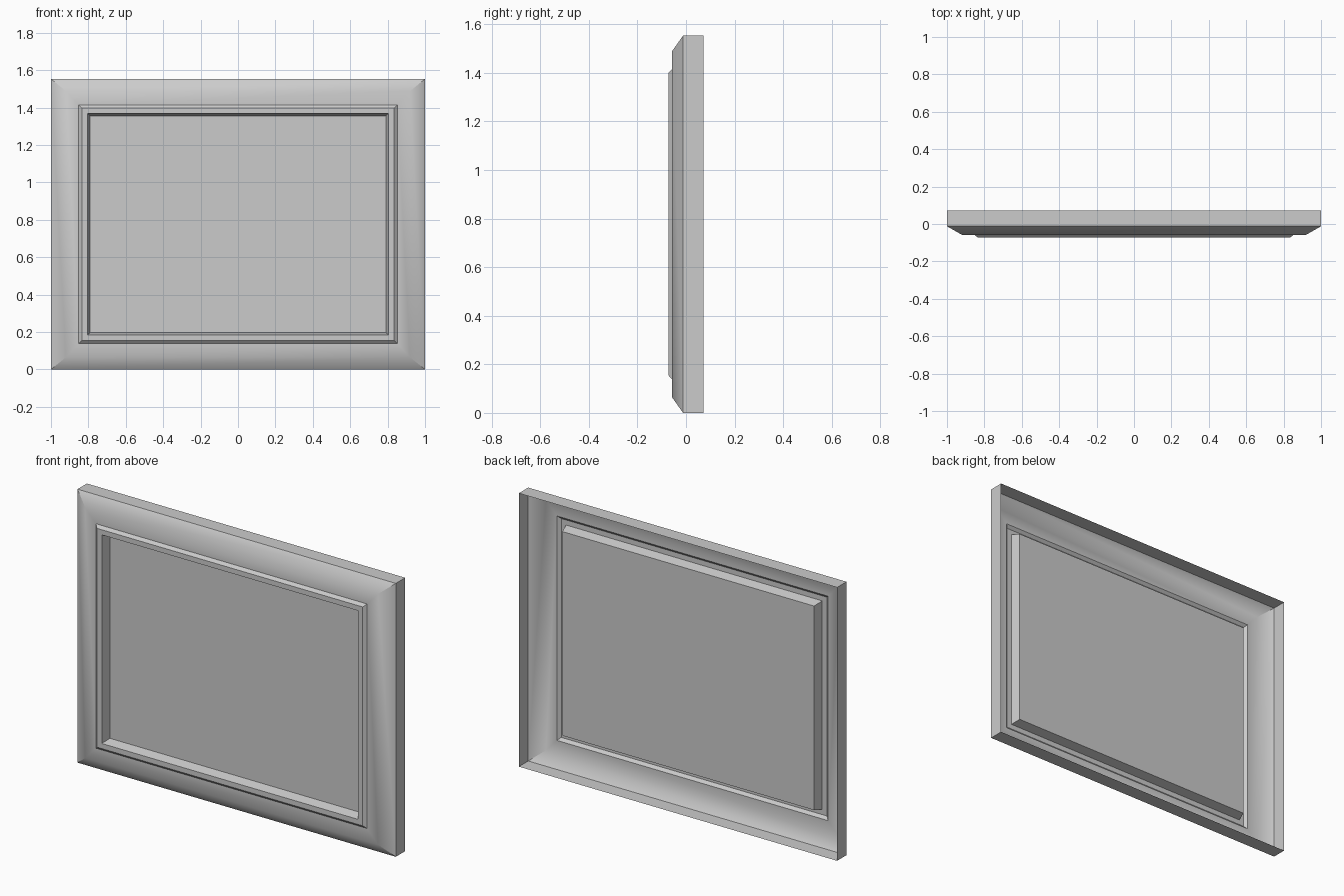
import bpy, bmesh, math

if "Cube" in bpy.data.objects:
    bpy.data.objects.remove(bpy.data.objects["Cube"])

W, H = 1.0, 1.553   # half width, full height

# Moulding profile, back edge to recess: (inset in x, inset in z, y)
FRAME = [(0, 0, 0.072), (0, 0, -0.012), (0.08, 0.065, -0.058),
         (0.148, 0.139, -0.058), (0.165, 0.155, -0.073), (0.195, 0.184, -0.073)]
# Recessed panel tray, lip to back
PANEL = [(0.195, 0.184, -0.073), (0.209, 0.197, -0.020)]


def mitred_sheet(name, profile, filled=False):
    """Bridge nested rectangles into a mitred sheet, optionally closing the centre."""
    bm = bmesh.new()
    rings = []
    for ix, iz, y in profile:
        x = W - ix
        rings.append([bm.verts.new(p) for p in
                      ((-x, y, iz), (x, y, iz), (x, y, H - iz), (-x, y, H - iz))])
    for a, b in zip(rings, rings[1:]):
        for i in range(4):
            j = (i + 1) % 4
            bm.faces.new((a[i], a[j], b[j], b[i]))
    if filled:
        bm.faces.new(rings[-1])
    mesh = bpy.data.meshes.new(name)
    bm.to_mesh(mesh)
    bm.free()
    obj = bpy.data.objects.new(name, mesh)
    bpy.context.collection.objects.link(obj)
    return obj


# Open-backed frame moulding, softly rounded between slope and flat
frame = mitred_sheet("frame_moulding", FRAME)
bpy.context.view_layer.objects.active = frame
frame.select_set(True)
bpy.ops.object.shade_smooth_by_angle(angle=math.radians(38))

# Sunken picture panel with slightly tapered sides
mitred_sheet("recessed_panel", PANEL, filled=True)
